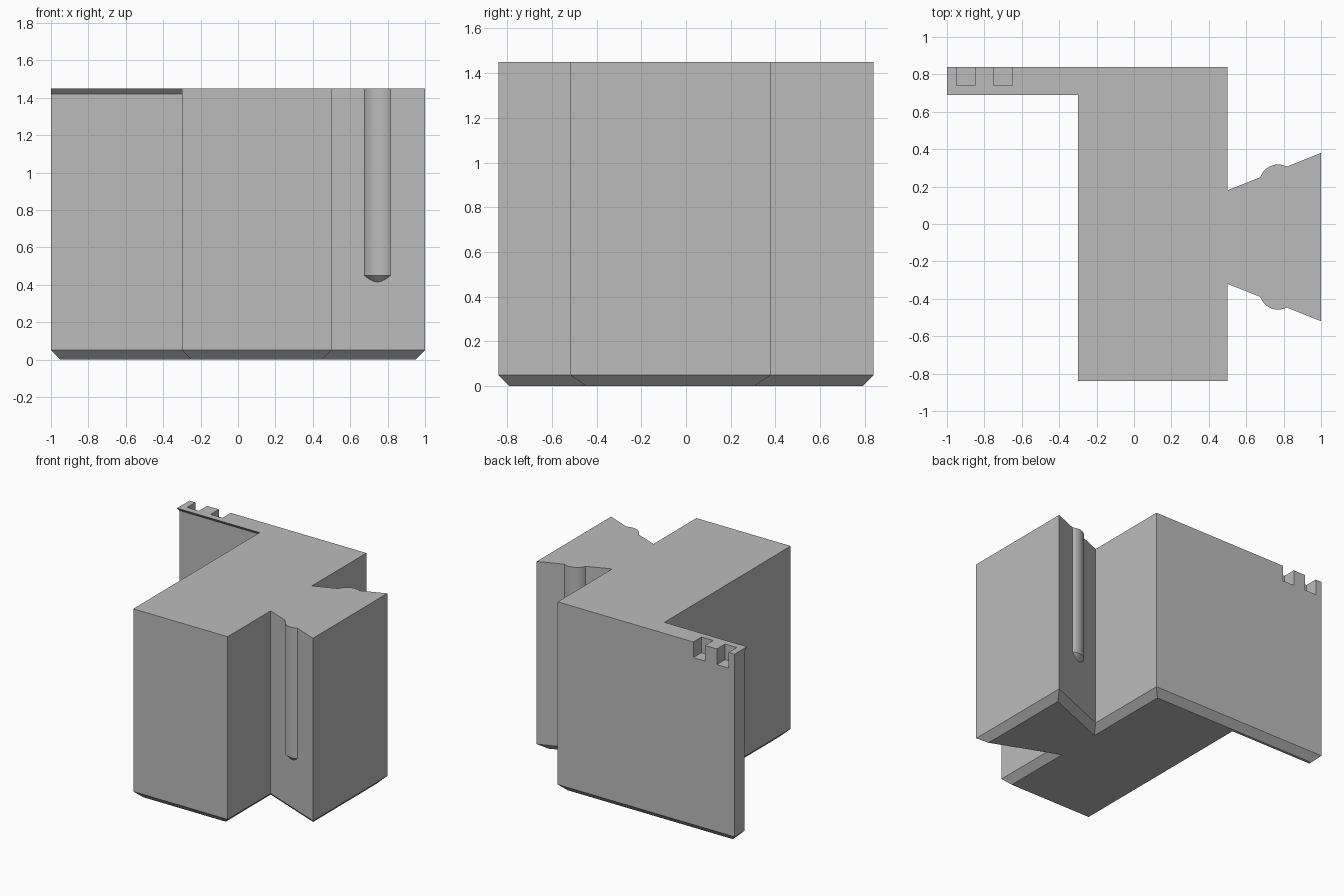
import bpy, bmesh
from math import radians
from mathutils import Vector

cube = bpy.data.objects.get("Cube")
if cube:
    bpy.data.objects.remove(cube, do_unlink=True)

GREY = (0.5, 0.5, 0.5, 1)
grey = bpy.data.materials.new("plain grey")
grey.use_nodes = True
grey.diffuse_color = GREY
grey.node_tree.nodes["Principled BSDF"].inputs["Base Color"].default_value = GREY

HEIGHT, CHAMFER, LIP = 1.45, 0.05, 0.03


def outline(wing_front):
    """Plan of the block, anticlockwise: wing, body, dovetail."""
    return [Vector(p) for p in (
        (-1, 0.84), (-1, wing_front), (-0.3, wing_front), (-0.3, -0.84),
        (0.5, -0.84), (0.5, -0.32), (1, -0.52), (1, 0.38), (0.5, 0.18), (0.5, 0.84))]


def inset(points, d):
    """Move every side of the outline inward by d."""
    result = []
    for i, p in enumerate(points):
        a = (p - points[i - 1]).normalized()
        b = (points[(i + 1) % len(points)] - p).normalized()
        na, nb = Vector((-a.y, a.x)), Vector((-b.y, b.x))
        result.append(p + (na + nb) * d / (1 + na.dot(nb)))
    return result


def loft(name, rings):
    """Join stacked (outline, height) rings into a closed solid."""
    bm = bmesh.new()
    loops = [[bm.verts.new((x, y, z)) for x, y in pts] for pts, z in rings]
    for low, high in zip(loops, loops[1:]):
        for i in range(len(low)):
            j = (i + 1) % len(low)
            bm.faces.new((low[i], low[j], high[j], high[i]))
    bm.faces.new(loops[0][::-1])
    bm.faces.new(loops[-1])
    return finish(name, bm)


def finish(name, bm):
    bmesh.ops.recalc_face_normals(bm, faces=bm.faces)
    mesh = bpy.data.meshes.new(name)
    bm.to_mesh(mesh)
    bm.free()
    mesh.materials.append(grey)
    ob = bpy.data.objects.new(name, mesh)
    bpy.context.collection.objects.link(ob)
    return ob


def combine(target, tool, operation):
    """Apply a boolean and discard the tool."""
    mod = target.modifiers.new(operation, "BOOLEAN")
    mod.object, mod.operation, mod.solver = tool, operation, "EXACT"
    bpy.context.view_layer.objects.active = target
    bpy.ops.object.modifier_apply(modifier=mod.name)
    bpy.data.objects.remove(tool, do_unlink=True)


# Block with a bevelled foot and a small overhanging lip on the wing
plan = outline(0.69 + LIP)
block = loft("dovetail_block", [
    (inset(plan, CHAMFER), 0), (plan, CHAMFER),
    (plan, HEIGHT - LIP), (outline(0.69), HEIGHT)])

# Rounded ribs on both dovetail flanks, with conical lower ends
for side in (-1, 1):
    bm = bmesh.new()
    bmesh.ops.create_circle(bm, cap_ends=False, segments=48, radius=0.1)
    ring = [(v.co.x + 0.77, v.co.y - 0.07 + side * 0.288) for v in bm.verts]
    centre = Vector((0.77, -0.07 + side * 0.288))
    tip = [centre + (Vector(p) - centre) * 0.1 for p in ring]
    bm.free()
    rib = loft("rib", [(tip, 0.36), (ring, 0.45), (ring, HEIGHT)])
    bm = bmesh.new()
    bm.from_mesh(rib.data)
    bmesh.ops.recalc_face_normals(bm, faces=bm.faces)
    bm.to_mesh(rib.data)
    bm.free()
    combine(block, rib, "UNION")

# Two square notches in the back of the wing
for x in (-0.95, -0.75):
    corners = [(x, 0.74), (x + 0.1, 0.74), (x + 0.1, 0.9), (x, 0.9)]
    combine(block, loft("notch", [(corners, HEIGHT - 0.12), (corners, HEIGHT + 0.1)]), "DIFFERENCE")

block.select_set(True)
bpy.context.view_layer.objects.active = block
bpy.ops.object.shade_smooth_by_angle(angle=radians(25))
